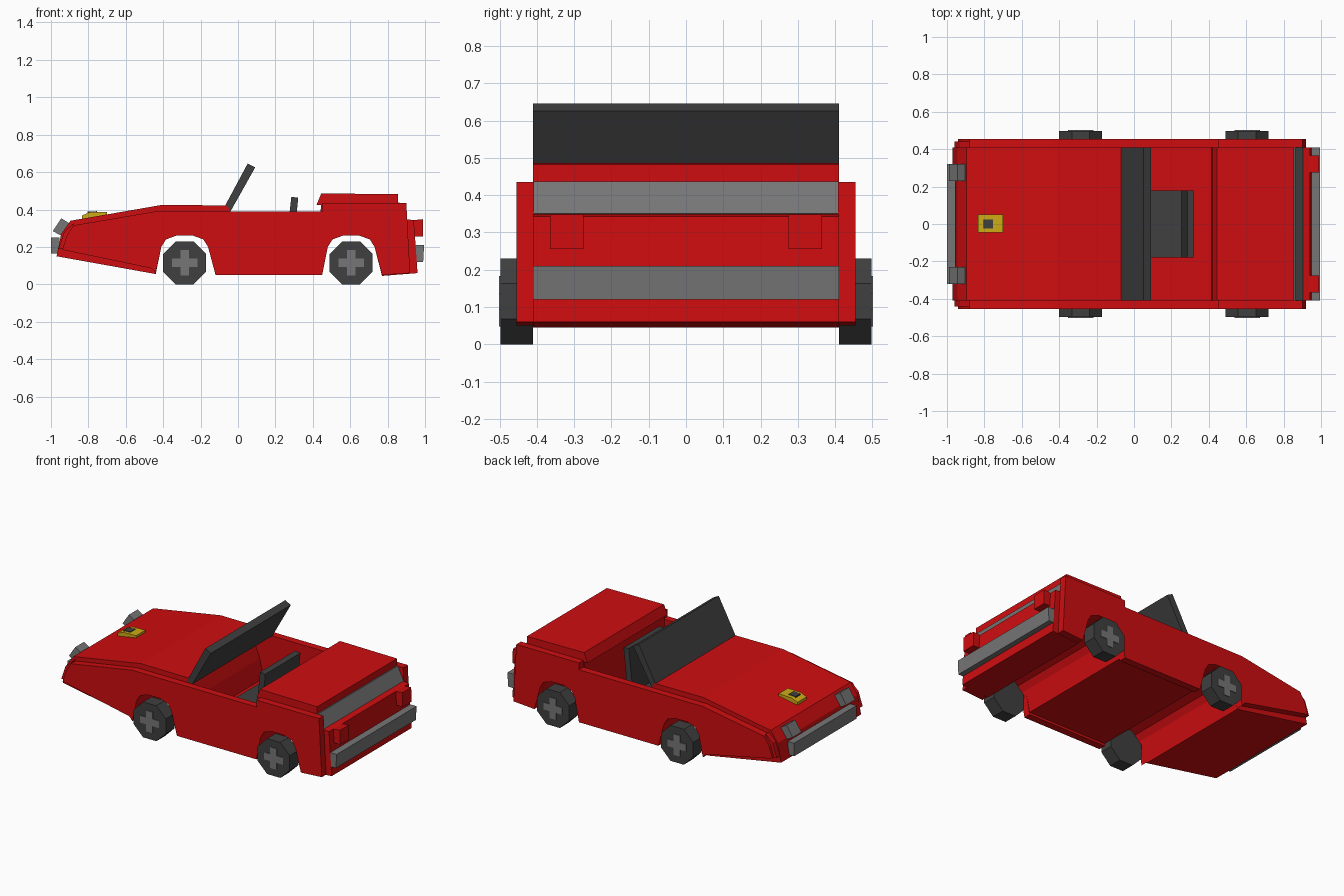
import bpy, bmesh, math
from mathutils import Vector

if "Cube" in bpy.data.objects:
    bpy.data.objects.remove(bpy.data.objects["Cube"])


def material(name, rgb):
    m = bpy.data.materials.new(name)
    m.diffuse_color = (*rgb, 1)
    m.use_nodes = True
    m.node_tree.nodes["Principled BSDF"].inputs["Base Color"].default_value = m.diffuse_color
    return m


RED = material("red paint", (0.62, 0.004, 0.005))
DARK = material("dark grey", (0.05, 0.05, 0.05))
GREY = material("mid grey", (0.18, 0.18, 0.18))
YELLOW = material("yellow", (0.62, 0.41, 0.008))


def prism(name, pts, y0, y1, mat):
    """Extrude an x-z outline from y0 to y1."""
    bm = bmesh.new()
    verts = [bm.verts.new((x, y0, z)) for x, z in pts]
    face = bm.faces.new(verts)
    ext = bmesh.ops.extrude_face_region(bm, geom=[face])
    moved = [g for g in ext["geom"] if isinstance(g, bmesh.types.BMVert)]
    bmesh.ops.translate(bm, verts=moved, vec=Vector((0, y1 - y0, 0)))
    bmesh.ops.recalc_face_normals(bm, faces=bm.faces)
    me = bpy.data.meshes.new(name)
    bm.to_mesh(me)
    bm.free()
    me.materials.append(mat)
    ob = bpy.data.objects.new(name, me)
    bpy.context.collection.objects.link(ob)
    return ob


def box(x0, x1, z0, z1):
    return [(x0, z0), (x1, z0), (x1, z1), (x0, z1)]


def pair(name, pts, y0, y1, mat):
    """Same part on both sides of the car."""
    prism(name + "_left", pts, -y1, -y0, mat)
    prism(name + "_right", pts, y0, y1, mat)


def arch(cx, z_front, z_back):
    """Wheel arch outline, front to back."""
    half = [(0.125, 0.2), (0.1, 0.24), (0.045, 0.26)]
    return ([(cx - 0.155, z_front)] + [(cx - x, z) for x, z in half]
            + [(cx + x, z) for x, z in reversed(half)] + [(cx + 0.165, z_back)])


FRONT, REAR = -0.285, 0.605
WHEEL_R = 0.115

# Centre body: underside with cross tunnels, tail, open cockpit, bonnet
body = ([(-0.97, 0.15)] + arch(FRONT, 0.055, 0.065) + arch(REAR, 0.065, 0.045)
        + [(0.96, 0.06), (0.94, 0.343), (0.9, 0.348), (0.855, 0.43), (0.445, 0.43),
           (0.415, 0.1), (-0.1, 0.1), (-0.13, 0.22), (-0.16, 0.3), (-0.16, 0.38),
           (-0.04, 0.39), (-0.06, 0.422), (-0.41, 0.424), (-0.895, 0.34),
           (-0.945, 0.27)])
prism("body", body, -0.41, 0.41, RED)

# Side panels
side = ([(-0.94, 0.185), (-0.46, 0.085)] + arch(FRONT, 0.06, 0.05)
        + arch(REAR, 0.05, 0.05)
        + [(0.92, 0.06), (0.9, 0.435), (0.45, 0.435), (0.45, 0.39), (-0.44, 0.39),
           (-0.88, 0.315), (-0.915, 0.26)])
pair("side_panel", side, 0.408, 0.455, RED)
pair("corner_lamp", [(-0.96, 0.19), (-0.9, 0.19), (-0.88, 0.325), (-0.93, 0.28)],
     0.405, 0.44, RED)

# Rear deck and rear window
prism("rear_deck", [(0.42, 0.425), (0.855, 0.425), (0.855, 0.482), (0.445, 0.486)],
      -0.41, 0.41, RED)
prism("rear_window", [(0.85, 0.437), (0.862, 0.437), (0.903, 0.35), (0.88, 0.345)],
      -0.41, 0.41, GREY)

# Bumpers and lamps
prism("rear_bumper", [(0.95, 0.12), (0.99, 0.12), (0.995, 0.21), (0.945, 0.21)],
      -0.41, 0.41, GREY)
pair("tail_lamp", [(0.935, 0.255), (0.99, 0.255), (0.988, 0.348), (0.935, 0.343)],
     0.275, 0.365, RED)
prism("front_bumper", box(-1.0, -0.955, 0.165, 0.25), -0.32, 0.32, GREY)
pair("headlamp", [(-0.99, 0.285), (-0.945, 0.353), (-0.9, 0.325), (-0.95, 0.262)],
     0.23, 0.32, GREY)

# Windscreen and seat
prism("windscreen", [(-0.08, 0.4), (0.052, 0.646), (0.092, 0.625), (-0.04, 0.39)],
      -0.41, 0.41, DARK)
prism("seat_cushion", box(0.03, 0.28, 0.095, 0.19), -0.18, 0.18, DARK)
prism("seat_back", [(0.25, 0.15), (0.285, 0.468), (0.322, 0.463), (0.29, 0.15)],
      -0.18, 0.18, DARK)

# Bonnet badge
prism("badge", [(-0.835, 0.345), (-0.7, 0.368), (-0.7, 0.388), (-0.79, 0.386),
                (-0.835, 0.368)], -0.045, 0.05, YELLOW)
prism("badge_centre", [(-0.805, 0.375), (-0.755, 0.38), (-0.755, 0.391),
                       (-0.805, 0.388)], -0.025, 0.025, DARK)

# Eight-sided wheels with cross hubs
r = WHEEL_R / math.cos(math.pi / 8)
for label, cx in (("front", FRONT), ("rear", REAR)):
    ring = [(cx + r * math.cos(math.pi / 8 + i * math.pi / 4),
             WHEEL_R + r * math.sin(math.pi / 8 + i * math.pi / 4)) for i in range(8)]
    pair(label + "_wheel", ring, 0.41, 0.498, DARK)
    a, b = 0.023, 0.068
    cross = [(b, -a), (b, a), (a, a), (a, b), (-a, b), (-a, a),
             (-b, a), (-b, -a), (-a, -a), (-a, -b), (a, -b), (a, -a)]
    pair(label + "_hub", [(cx + x, WHEEL_R + z) for x, z in cross], 0.495, 0.502, GREY)
